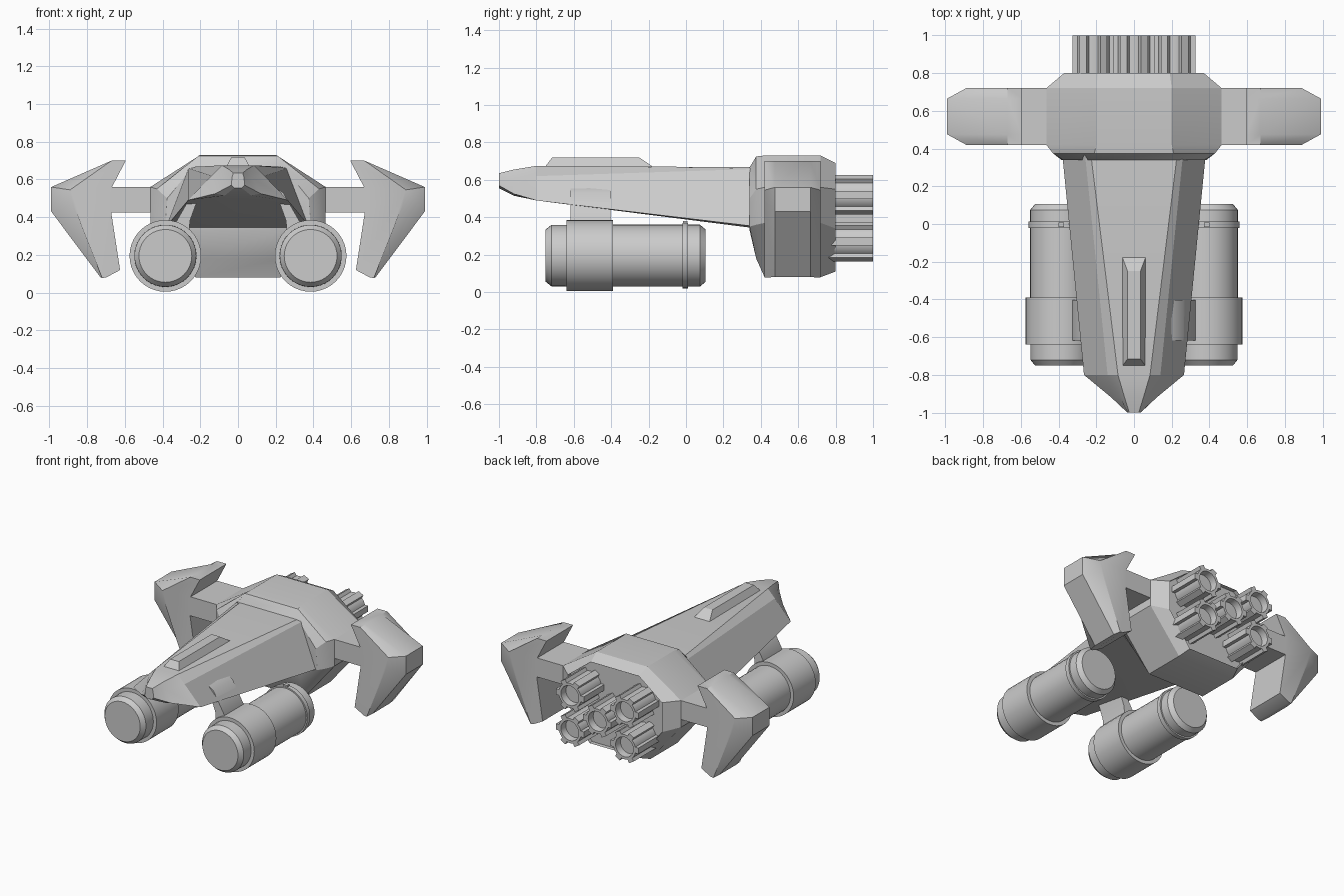
import bpy, bmesh
from math import sin, cos, pi, radians
from mathutils import Matrix

if "Cube" in bpy.data.objects:
    bpy.data.objects.remove(bpy.data.objects["Cube"])


def finish(name, bm, smooth=30):
    bmesh.ops.recalc_face_normals(bm, faces=bm.faces)
    me = bpy.data.meshes.new(name)
    bm.to_mesh(me)
    bm.free()
    me.polygons.foreach_set("use_smooth", [True] * len(me.polygons))
    me.set_sharp_from_angle(angle=radians(smooth))
    ob = bpy.data.objects.new(name, me)
    bpy.context.collection.objects.link(ob)
    return ob


def add_loft(bm, sections, closed=False):
    """Skin rings of (x, y, z) points; cap both ends unless closed."""
    rings = [[bm.verts.new(p) for p in s] for s in sections]
    n = len(rings[0])
    pairs = list(zip(rings, rings[1:])) + ([(rings[-1], rings[0])] if closed else [])
    for a, b in pairs:
        for i in range(n):
            j = (i + 1) % n
            bm.faces.new((a[i], a[j], b[j], b[i]))
    if not closed:
        return bm.faces.new(rings[0]), bm.faces.new(rings[-1])


def symmetric(y, half):
    """Full ring from the right half of a cross-section."""
    return [(x, y, z) for x, z in half] + [(-x, y, z) for x, z in reversed(half)]


def ring(y, r, cx, cz, n):
    return [(cx + r * cos(2 * pi * i / n), y, cz + r * sin(2 * pi * i / n)) for i in range(n)]


def side(profile, s, y):
    return [(s * x, y, z) for x, z in profile]


# Long tapered forward fuselage
bm = bmesh.new()
add_loft(bm, [
    symmetric(-1.00, [(.025, .635), (.032, .61), (.035, .57), (.02, .555)]),
    symmetric(-0.92, [(.05, .655), (.075, .61), (.12, .525), (.07, .515)]),
    symmetric(-0.80, [(.085, .675), (.14, .62), (.265, .49), (.2, .495)]),
    symmetric(0.42, [(.235, .667), (.265, .66), (.385, .345), (.28, .335)]),
])
finish("fuselage", bm, 20)

# Raised spine on the nose
bm = bmesh.new()
add_loft(bm, [
    [(-.07, -.765, .655), (.07, -.765, .655), (.07, -.155, .655), (-.07, -.155, .655)],
    [(-.034, -.715, .72), (.034, -.715, .72), (.034, -.25, .72), (-.034, -.25, .72)],
])
finish("dorsal_ridge", bm)

# Wide rear hull with a recessed back plate
bm = bmesh.new()
main = [(.2, .73), (.465, .56), (.465, .37), (.225, .08)]
_, back = add_loft(bm, [
    symmetric(.34, [(.24, .667), (.375, .50), (.385, .35), (.25, .33)]),
    symmetric(.375, [(.21, .725), (.43, .55), (.43, .36), (.235, .18)]),
    symmetric(.42, main),
    symmetric(.72, main),
    symmetric(.80, [(.19, .69), (.37, .55), (.37, .34), (.2, .11)]),
])
bmesh.ops.inset_region(bm, faces=[back], thickness=.025)
bmesh.ops.translate(bm, verts=back.verts, vec=(0, -.03, 0))
finish("rear_hull", bm, 25)

# Anchor-shaped wings; the outer rim is chamfered front and back
inner = [(.70, .08), (.625, .12), (.672, .425), (.42, .425),
         (.42, .56), (.668, .56), (.595, .70), (.67, .70)]
face_profile = inner + [(.89, .545), (.875, .47), (.72, .078)]
rim_profile = inner + [(.99, .56), (.99, .43), (.728, .08)]
for s, tag in ((1, "right"), (-1, "left")):
    bm = bmesh.new()
    add_loft(bm, [side(face_profile, s, .42), side(rim_profile, s, .475),
                  side(rim_profile, s, .665), side(face_profile, s, .72)])
    finish("wing_" + tag, bm)

# Under-slung pods with collar, clamp ring and pylon
pod_profile = [(-.75, .14), (-.72, .164), (-.638, .165), (-.638, .19), (-.39, .19),
               (-.39, .165), (-.02, .165), (-.02, .175), (.012, .175), (.012, .165),
               (.075, .165), (.105, .14)]
pylon = [(.19, .56), (.24, .53), (.325, .38), (.325, .28), (.26, .28), (.255, .38)]
for s, tag in ((1, "right"), (-1, "left")):
    bm = bmesh.new()
    add_loft(bm, [ring(y, r, s * .385, .195, 40) for y, r in pod_profile])
    finish("pod_" + tag, bm)
    bm = bmesh.new()
    add_loft(bm, [side(pylon, s, -.618), side(pylon, s, -.403)])
    finish("pylon_" + tag, bm)
    bm = bmesh.new()
    bmesh.ops.create_cube(bm, size=1, matrix=Matrix.Translation((s * .385, -.004, .36))
                          @ Matrix.Diagonal((.03, .025, .04, 1)))
    finish("pod_clamp_" + tag, bm)

# Five ribbed engine nozzles
spots = [(0, .395)] + [(x, z) for x in (-.215, .215) for z in (.27, .52)]
for k, (cx, cz) in enumerate(spots):
    bm = bmesh.new()
    add_loft(bm, [ring(y, r, cx, cz, 24) for y, r in
                  ((.75, .088), (1.0, .088), (1.0, .07), (.95, .066))])
    for i in range(6):
        m = (Matrix.Translation((cx, .875, cz)) @ Matrix.Rotation(i * pi / 3, 4, 'Y')
             @ Matrix.Translation((.094, 0, 0)) @ Matrix.Diagonal((.032, .25, .042, 1)))
        bmesh.ops.create_cube(bm, size=1, matrix=m)
    finish(f"engine_{k + 1}", bm)
